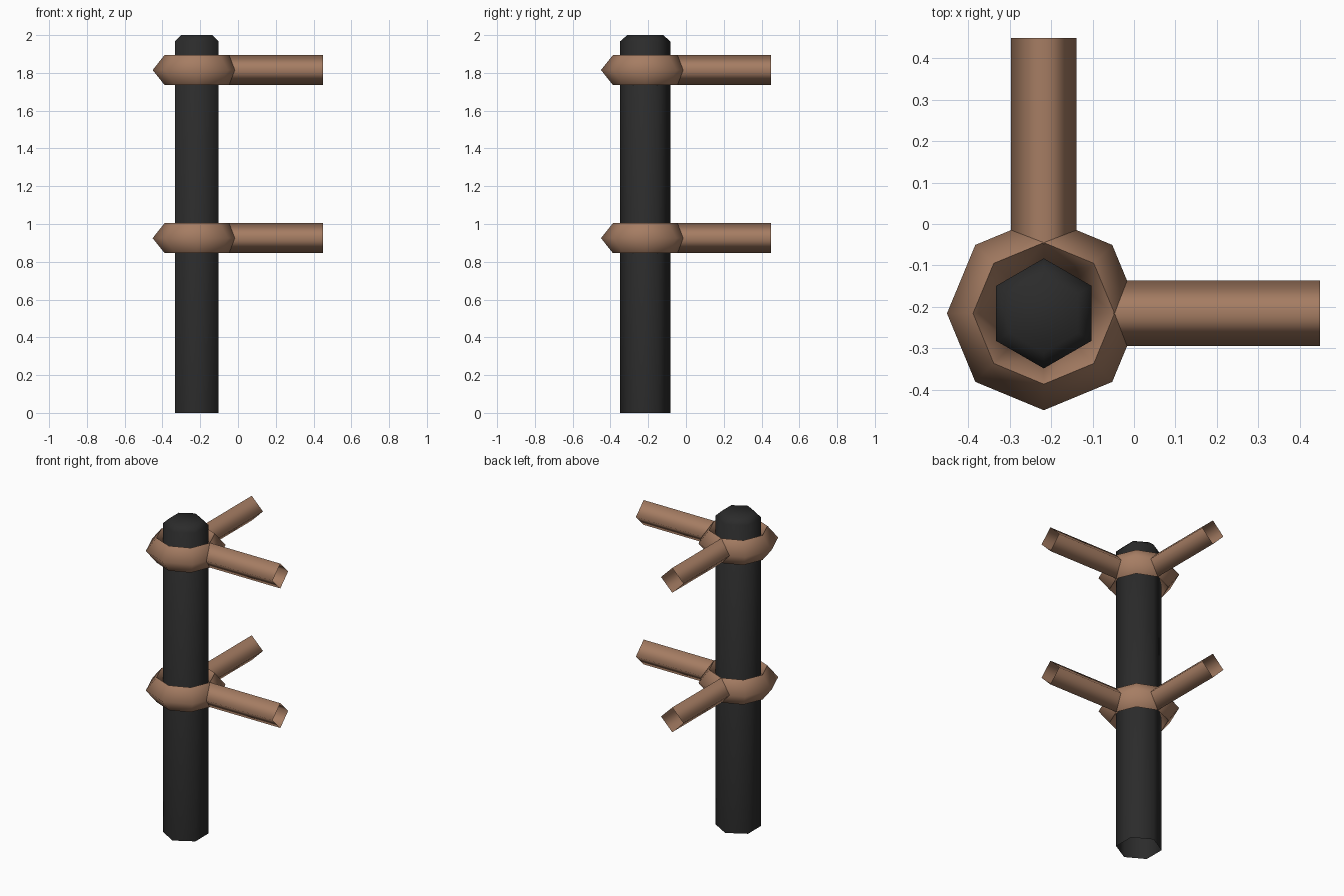
import bpy, bmesh, math
from mathutils import Vector

if "Cube" in bpy.data.objects:
    bpy.data.objects.remove(bpy.data.objects["Cube"])

CX, CY = -0.218, -0.216
END = 0.45
RAIL_R = 0.079


def material(name, rgb):
    m = bpy.data.materials.new(name)
    m.diffuse_color = (*rgb, 1)
    m.use_nodes = True
    m.node_tree.nodes["Principled BSDF"].inputs["Base Color"].default_value = m.diffuse_color
    return m


wood = material("wood", (0.38, 0.205, 0.125))
dark = material("dark_post", (0.024, 0.024, 0.024))


def loft(name, rings, mat, close=False, cap_end=False, angle=95):
    """Skin a list of point rings into one smooth shaded object."""
    bm = bmesh.new()
    loops = [[bm.verts.new(p) for p in ring] for ring in rings]
    n = len(loops[0])
    pairs = list(zip(loops, loops[1:]))
    if close:
        pairs.append((loops[-1], loops[0]))
    for a, b in pairs:
        for i in range(n):
            j = (i + 1) % n
            bm.faces.new((a[i], a[j], b[j], b[i]))
    if cap_end:
        bm.faces.new(loops[-1])
    bmesh.ops.recalc_face_normals(bm, faces=bm.faces)
    me = bpy.data.meshes.new(name)
    bm.to_mesh(me)
    bm.free()
    me.materials.append(mat)
    ob = bpy.data.objects.new(name, me)
    bpy.context.collection.objects.link(ob)
    bpy.context.view_layer.objects.active = ob
    ob.select_set(True)
    bpy.ops.object.shade_smooth_by_angle(angle=math.radians(angle))
    ob.select_set(False)
    return ob


def circle(n, r, z, start=0.0):
    return [Vector((CX + r * math.cos(start + math.tau * i / n),
                    CY + r * math.sin(start + math.tau * i / n), z)) for i in range(n)]


# hexagonal post, open underneath, bevelled at the top
loft("post", [circle(6, r, z, math.pi / 2)
              for r, z in ((0.133, 0), (0.133, 1.967), (0.095, 2.0))],
     dark, cap_end=True, angle=65)

# one collar and two rails at each level
for label, z in (("lower", 0.925), ("upper", 1.815)):
    profile = ((0.234, 0), (0.171, RAIL_R), (0.108, 0), (0.171, -RAIL_R))
    loft(label + "_collar", [circle(8, r, z + dz) for r, dz in profile], wood, close=True)

    # diamond section rails with open ends, running to +x and +y
    for side, along, across, end in (
            ("side", Vector((1, 0, 0)), Vector((0, 1, 0)), END - CX),
            ("back", Vector((0, 1, 0)), Vector((-1, 0, 0)), END - CY)):
        hub = Vector((CX, CY, z))
        section = [across * RAIL_R, Vector((0, 0, RAIL_R)),
                   -across * RAIL_R, Vector((0, 0, -RAIL_R))]
        loft(f"{label}_{side}_rail",
             [[hub + along * d + s for s in section] for d in (0.168, end)], wood)
